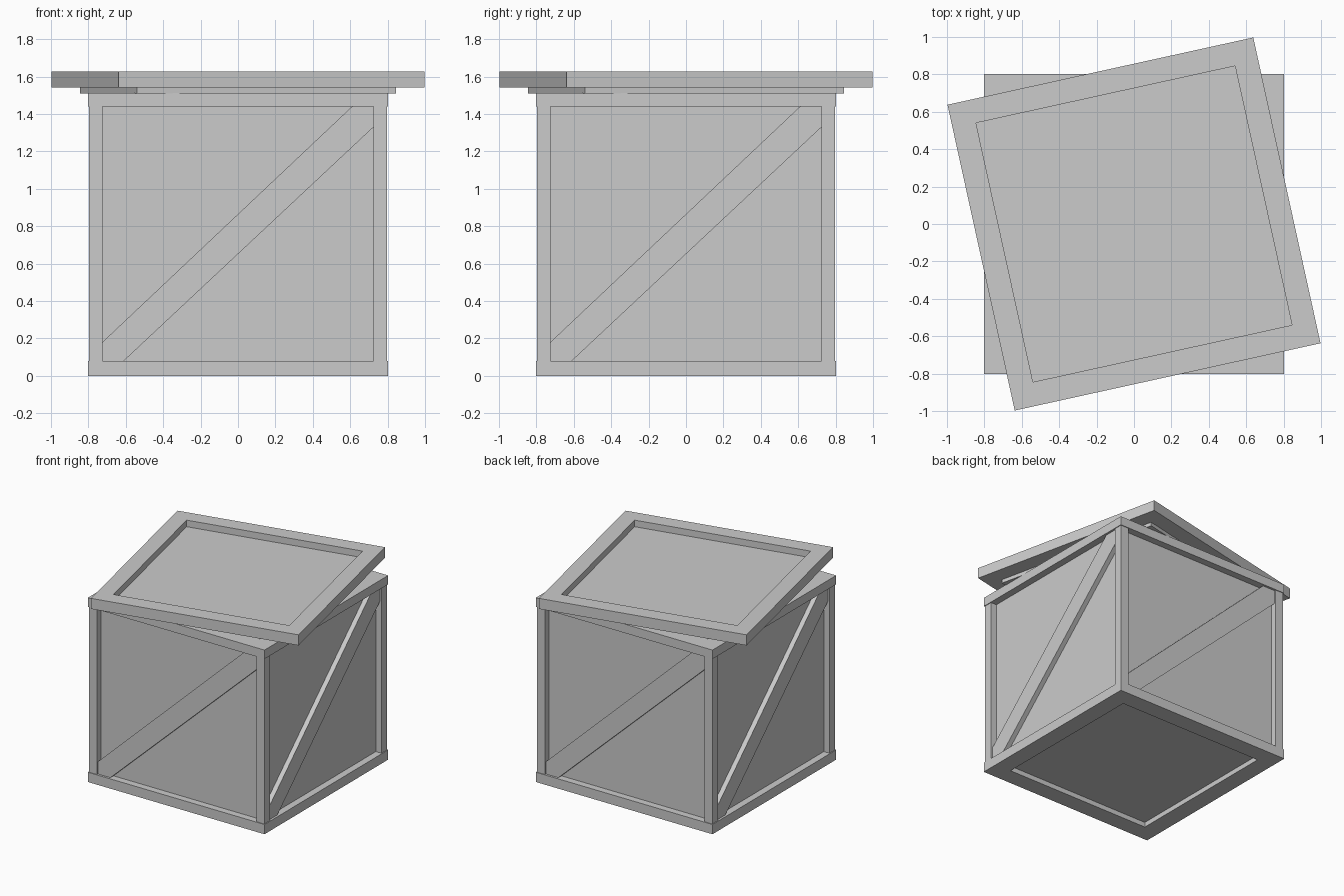
import bpy
import bmesh
from math import radians
from mathutils import Matrix, Vector

cube = bpy.data.objects.get("Cube")
if cube:
    bpy.data.objects.remove(cube, do_unlink=True)

GREY = (0.6, 0.6, 0.6, 1)
grey = bpy.data.materials.new("light_grey")
grey.use_nodes = True
grey.diffuse_color = GREY
grey.node_tree.nodes["Principled BSDF"].inputs["Base Color"].default_value = GREY


def finish(name, bm, turn=0):
    bmesh.ops.recalc_face_normals(bm, faces=bm.faces)
    mesh = bpy.data.meshes.new(name)
    bm.to_mesh(mesh)
    bm.free()
    mesh.materials.append(grey)
    obj = bpy.data.objects.new(name, mesh)
    obj.rotation_euler.z = radians(turn)
    bpy.context.collection.objects.link(obj)
    return obj


def box(name, low, high, turn=0):
    low, high = Vector(low), Vector(high)
    size = Matrix.Diagonal((*(high - low), 1))
    bm = bmesh.new()
    bmesh.ops.create_cube(bm, size=1, matrix=Matrix.Translation((low + high) / 2) @ size)
    return finish(name, bm, turn)


def slab(name, half, z0, z1, turn=0):
    return box(name, (-half, -half, z0), (half, half, z1), turn)


def square_ring(name, outer, inner, z0, z1, turn=0):
    """Square frame: a rectangular section carried round four corners."""
    bm = bmesh.new()
    section = [(outer, z0), (outer, z1), (inner, z1), (inner, z0)]
    corners = [(1, 1), (-1, 1), (-1, -1), (1, -1)]
    rings = [[bm.verts.new((r * x, r * y, z)) for r, z in section] for x, y in corners]
    for i, ring in enumerate(rings):
        after = rings[(i + 1) % 4]
        for j in range(4):
            k = (j + 1) % 4
            bm.faces.new((ring[j], ring[k], after[k], after[j]))
    return finish(name, bm, turn)


def diagonal_brace(name, turn):
    """Brace with its ends cut to fit the corner of post and rail."""
    outline = [(-POST, BASE), (-0.61, BASE), (POST, 1.33),
               (POST, TOP), (0.61, TOP), (-POST, 0.18)]
    bm = bmesh.new()
    face = bm.faces.new([bm.verts.new((x, -0.785, z)) for x, z in outline])
    made = bmesh.ops.extrude_face_region(bm, geom=[face])["geom"]
    moved = [v for v in made if isinstance(v, bmesh.types.BMVert)]
    bmesh.ops.translate(bm, verts=moved, vec=(0, 0.04, 0))
    return finish(name, bm, turn)


POST, BASE, TOP, RIM = 0.725, 0.08, 1.44, 1.513
LID_TURN = 12.4

# Crate body
slab("crate_panels", 0.745, 0.04, 1.475)
square_ring("bottom_frame", 0.803, 0.66, 0, BASE)
square_ring("top_frame", 0.803, 0.66, TOP, RIM)

# Corner posts and side braces
for side in range(4):
    box(f"corner_post_{side + 1}", (POST, POST, BASE), (0.797, 0.797, TOP), side * 90)
    diagonal_brace(f"diagonal_brace_{side + 1}", side * 90)

# Lid laid on askew
square_ring("lid_frame", 0.837, 0.709, 1.54, 1.627, LID_TURN)
slab("lid_panel", 0.709, 1.51, 1.573, LID_TURN)
